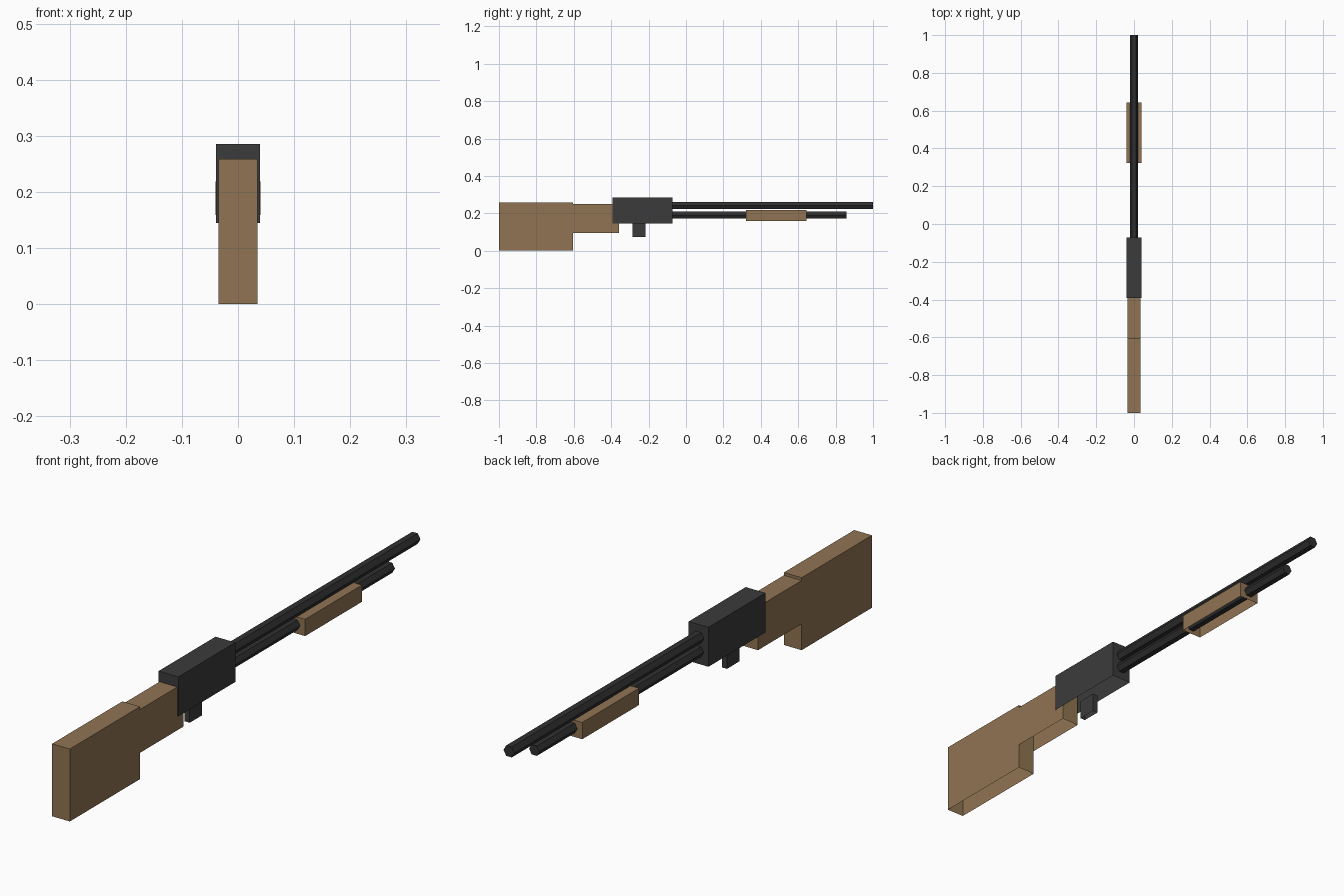
import bpy, bmesh, math
from mathutils import Matrix

if "Cube" in bpy.data.objects:
    bpy.data.objects.remove(bpy.data.objects["Cube"])


def material(name, rgb):
    m = bpy.data.materials.new(name)
    m.diffuse_color = (*rgb, 1.0)
    m.use_nodes = True
    m.node_tree.nodes["Principled BSDF"].inputs["Base Color"].default_value = m.diffuse_color
    return m


wood = material("brown wood", (0.28, 0.174, 0.086))
steel = material("dark grey steel", (0.044, 0.044, 0.044))
black = material("black steel", (0.03, 0.03, 0.03))


def finish(name, bm, mat):
    me = bpy.data.meshes.new(name)
    bm.to_mesh(me)
    bm.free()
    me.materials.append(mat)
    ob = bpy.data.objects.new(name, me)
    bpy.context.collection.objects.link(ob)
    return ob


def shell_box(name, half_x, y, z, mat):
    """Box centred on x, hollow and open underneath."""
    bm = bmesh.new()
    bmesh.ops.create_cube(bm, size=1.0)
    bmesh.ops.scale(bm, vec=(2 * half_x, y[1] - y[0], z[1] - z[0]), verts=bm.verts)
    bmesh.ops.translate(bm, vec=(0, sum(y) / 2, sum(z) / 2), verts=bm.verts)
    bm.normal_update()
    under = [f for f in bm.faces if f.normal.z < -0.5]
    bmesh.ops.delete(bm, geom=under, context='FACES_ONLY')
    return finish(name, bm, mat)


def hex_tube(name, r, y, z, mat):
    """Six-sided bar along y with flats on top and bottom."""
    bm = bmesh.new()
    bmesh.ops.create_cone(bm, cap_ends=True, segments=6, radius1=r, radius2=r,
                          depth=y[1] - y[0])
    # put two corners on the x axis, then lay the bar along y
    corner = max(bm.verts, key=lambda v: v.co.x).co
    turn = Matrix.Rotation(-math.atan2(corner.y, corner.x), 3, 'Z')
    lay = Matrix.Rotation(math.pi / 2, 3, 'X')
    bmesh.ops.rotate(bm, cent=(0, 0, 0), matrix=lay @ turn, verts=bm.verts)
    bmesh.ops.translate(bm, vec=(0, sum(y) / 2, z), verts=bm.verts)
    return finish(name, bm, mat)


# wooden parts
shell_box("stock", 0.035, (-1.0, -0.603), (0.0, 0.259), wood)
shell_box("grip", 0.035, (-0.603, -0.357), (0.094, 0.249), wood)
shell_box("fore_end", 0.04, (0.322, 0.643), (0.159, 0.219), wood)

# metal body and trigger
shell_box("receiver", 0.039, (-0.393, -0.071), (0.145, 0.286), steel)
shell_box("trigger", 0.01, (-0.287, -0.217), (0.074, 0.145), steel)

# barrel above, magazine tube below
hex_tube("barrel", 0.0215, (-0.071, 1.0), 0.241, black)
hex_tube("magazine_tube", 0.0205, (-0.071, 0.857), 0.191, black)
